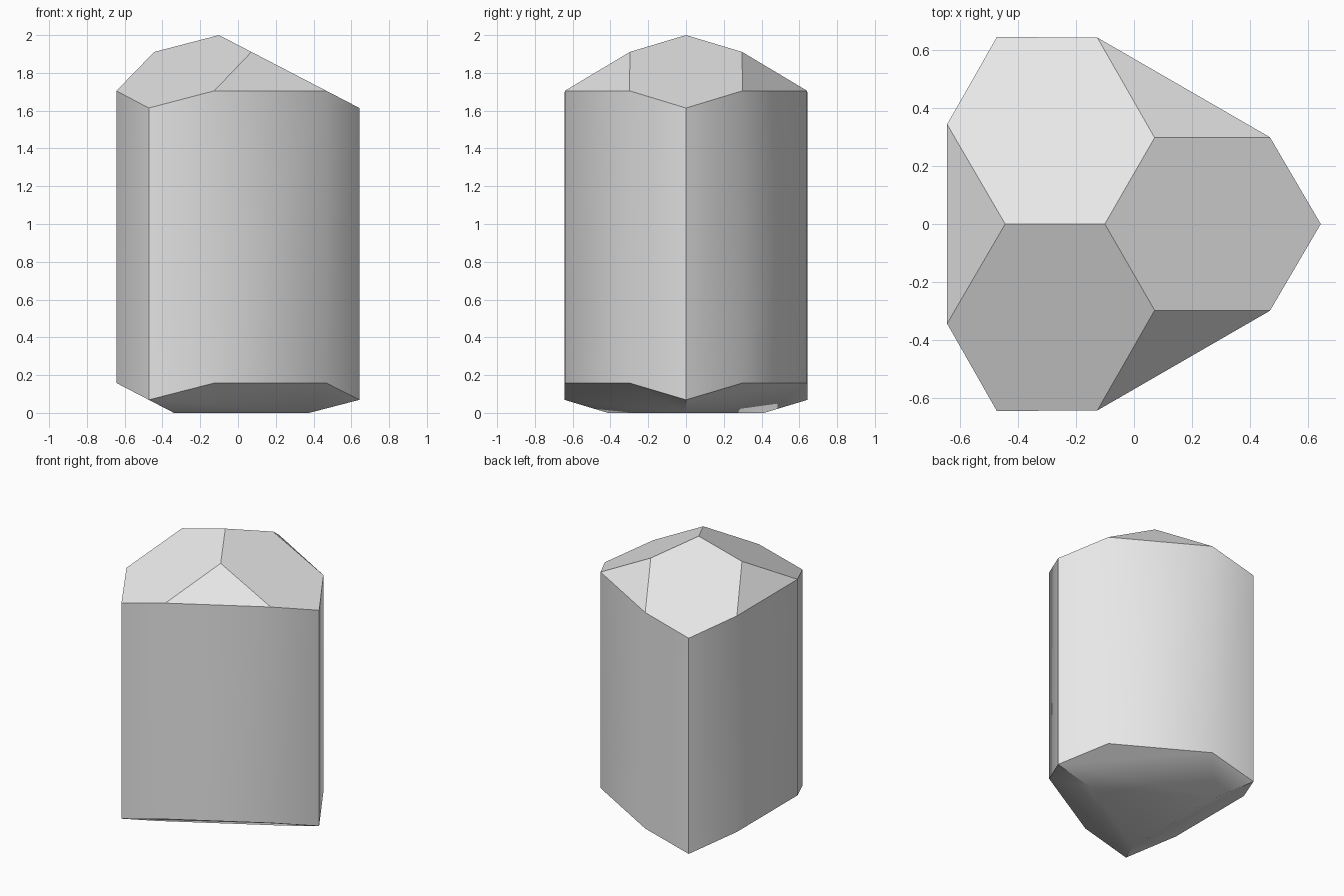
import bpy
import bmesh
from math import radians
from mathutils import Matrix, Vector

if "Cube" in bpy.data.objects:
    bpy.data.objects.remove(bpy.data.objects["Cube"], do_unlink=True)

AXIS_X = -0.1005      # threefold axis of the crystal
HEIGHT = 2.0
SLOPE = 0.519         # steepness of the large end faces
CORNER = 0.7435       # axis to each sharp corner
END_X, END_Y = 0.5686, 0.2987   # ends of the wide prism sides
WIDE = 0.543          # axis to each wide prism side
TIP = 0.343           # axis to the inner tip of each small facet
BASE = 0.477          # axis to each corner of the flat base

bm = bmesh.new()


def point(x, y, z, turn):
    """Add a point given in one third of the crystal, turned about its axis."""
    p = Matrix.Rotation(radians(turn), 3, "Z") @ Vector((x, y, z))
    return bm.verts.new(p + Vector((AXIS_X, 0, 0)))


def top_z(r):
    return HEIGHT - SLOPE * r


def low_z(r):
    return SLOPE * (r - BASE / 2)


# Points of the three matching thirds
apex = point(0, 0, HEIGHT, 0)
upper, lower, tips, base = [], [], [], []
for turn in (0, 120, 240):
    for x, y in ((END_X, -END_Y), (CORNER, 0), (END_X, END_Y)):
        upper.append(point(x, y, top_z(x), turn))
        lower.append(point(x, y, low_z(WIDE if y else CORNER / 2), turn))
    tips.append(point(TIP, 0, top_z(TIP / 2), turn + 60))
    base.append(point(BASE, 0, 0, turn))

# Prism sides
for i in range(9):
    j = (i + 1) % 9
    bm.faces.new((lower[i], lower[j], upper[j], upper[i]))

# End faces: large roof face, small facet and underside face per third
for k in range(3):
    n = (k + 1) % 3
    first, after = 3 * k, 3 * n
    bm.faces.new((apex, tips[k - 1], *upper[first:first + 3], tips[k]))
    bm.faces.new((tips[k], upper[first + 2], upper[after]))
    bm.faces.new((base[k], base[n], lower[after + 1], lower[after],
                  lower[first + 2], lower[first + 1]))
bm.faces.new(reversed(base))
bmesh.ops.recalc_face_normals(bm, faces=bm.faces)

mesh = bpy.data.meshes.new("crystal")
bm.to_mesh(mesh)
bm.free()
crystal = bpy.data.objects.new("crystal", mesh)
bpy.context.collection.objects.link(crystal)

# Plain grey material
grey = bpy.data.materials.new("light_grey")
grey.use_nodes = True
colour = (0.8, 0.8, 0.8, 1)
grey.diffuse_color = colour
for node in grey.node_tree.nodes:
    if node.type == "BSDF_PRINCIPLED":
        node.inputs["Base Color"].default_value = colour
mesh.materials.append(grey)

# Soften the shallow edges, keep the steep ones crisp
bpy.ops.object.select_all(action="DESELECT")
crystal.select_set(True)
bpy.context.view_layer.objects.active = crystal
bpy.ops.object.shade_smooth_by_angle(angle=radians(34))
